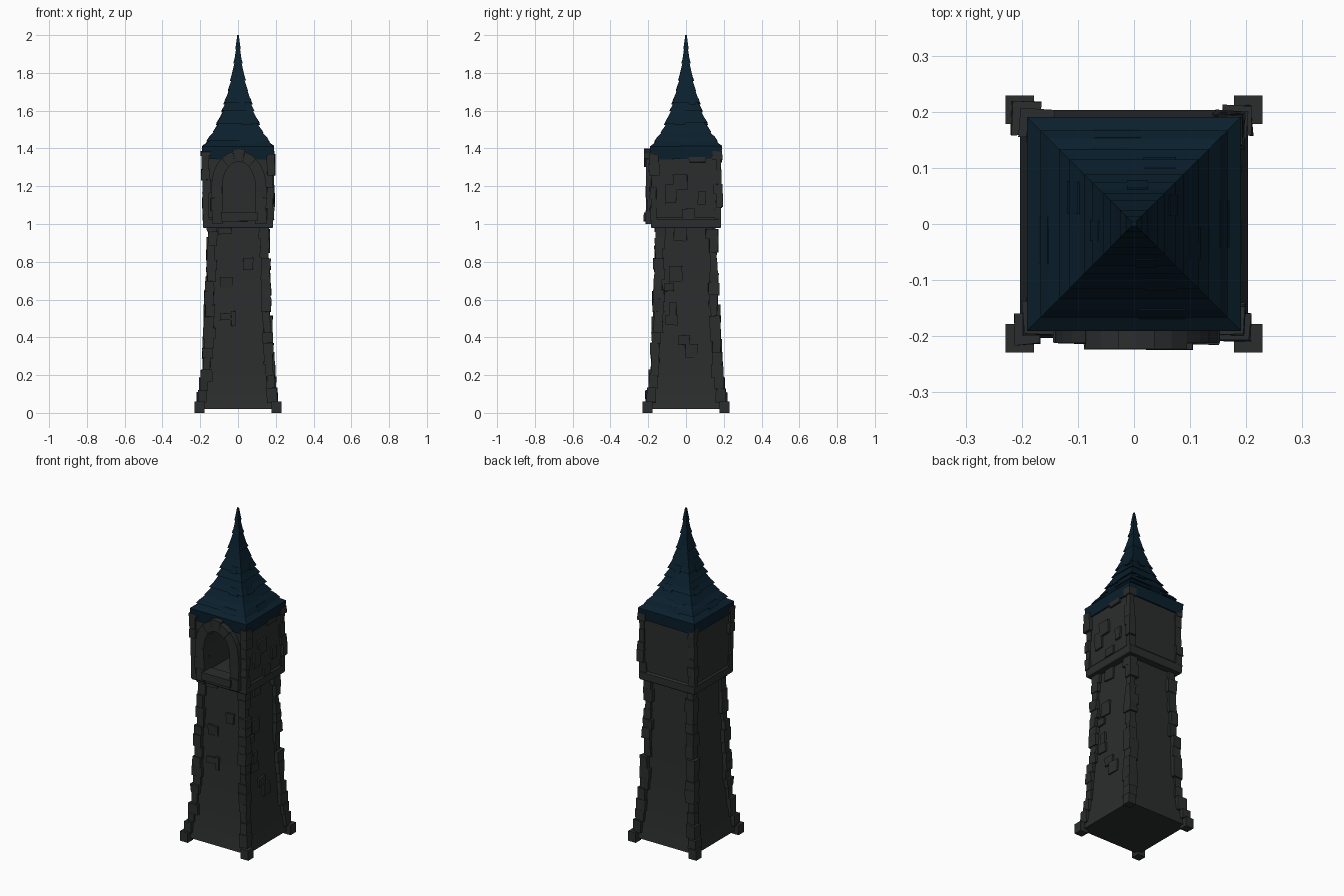
import bpy, bmesh, math, random
from mathutils import Matrix, Vector

if "Cube" in bpy.data.objects:
    bpy.data.objects.remove(bpy.data.objects["Cube"])

random.seed(7)


def material(name, rgb):
    m = bpy.data.materials.new(name)
    m.diffuse_color = (*rgb, 1)
    m.use_nodes = True
    m.node_tree.nodes["Principled BSDF"].inputs["Base Color"].default_value = m.diffuse_color
    return m


STONE = material("dark_stone", (0.024, 0.026, 0.026))
SLATE = material("blue_slate", (0.003, 0.014, 0.026))


def finish(name, bm, mat):
    bmesh.ops.recalc_face_normals(bm, faces=bm.faces)
    me = bpy.data.meshes.new(name)
    bm.to_mesh(me)
    bm.free()
    me.materials.append(mat)
    ob = bpy.data.objects.new(name, me)
    bpy.context.collection.objects.link(ob)
    return ob


def block(bm, lo, hi, wobble=0.0):
    """Box between two corners, with slightly uneven corners."""
    lo, hi = Vector(lo), Vector(hi)
    mat = Matrix.Translation((lo + hi) / 2) @ Matrix.Diagonal((*(hi - lo), 1))
    for v in bmesh.ops.create_cube(bm, size=1, matrix=mat)["verts"]:
        v.co += Vector([random.uniform(-wobble, wobble) for _ in range(3)])


def square_loft(name, profile, mat, wobble=0.0):
    """Stack of square rings (half width, z), capped at both ends."""
    bm = bmesh.new()
    rings = []
    for h, z in profile:
        w = min(wobble, h * 0.12)
        rings.append([bm.verts.new((sx * h, sy * h, z + random.uniform(-w, w)))
                      for sx, sy in ((-1, -1), (1, -1), (1, 1), (-1, 1))])
    for a, b in zip(rings, rings[1:]):
        for i in range(4):
            j = (i + 1) % 4
            bm.faces.new((a[i], a[j], b[j], b[i]))
    bm.faces.new(rings[0][::-1])
    bm.faces.new(rings[-1])
    return finish(name, bm, mat)


# Flared shaft
SHAFT = [(.203, .02), (.188, .1), (.175, .2), (.163, .35), (.156, .5), (.149, .7), (.143, .99)]
square_loft("tower_shaft", SHAFT, STONE)


def shaft_half(z):
    for (h0, z0), (h1, z1) in zip(SHAFT, SHAFT[1:]):
        if z <= z1:
            return h0 + (h1 - h0) * max(0, z - z0) / (z1 - z0)
    return SHAFT[-1][0]


# Corner stones, stacked separately on each corner
def corner_stones(name, z0, z1, half, proud, base=False):
    bm = bmesh.new()
    for sx in (-1, 1):
        for sy in (-1, 1):
            z = z0
            if base:
                block(bm, (sx * .178, sy * .178, 0), (sx * .229, sy * .229, .06))
                z = .055
            while z < z1 - .02:
                t = min(z + random.uniform(.05, .08), z1)
                h = half((z + t) / 2)
                out = h + random.uniform(*proud)
                wx, wy = random.uniform(.03, .05), random.uniform(.03, .05)
                block(bm, (sx * (h - wx + .01), sy * (h - wy + .01), z), (sx * out, sy * out, t), .003)
                z = t - .003
    return finish(name, bm, STONE)


corner_stones("shaft_corner_stones", 0, .985, shaft_half, (.012, .027), base=True)
corner_stones("chamber_corner_stones", 1.02, 1.385, lambda z: .178, (.004, .02))

# Upper chamber with arched opening
chamber = square_loft("upper_chamber", [(.182, .978), (.186, .985), (.186, 1.025), (.178, 1.035), (.178, 1.38)], STONE)
CX, SPRING = .004, 1.2


def arch_point(a, rx, rz):
    return CX + rx * math.cos(a), SPRING + rz * math.sin(a)


bm = bmesh.new()
outline = [(CX - .09, 1.05), (CX + .09, 1.05)] + [arch_point(math.pi * i / 12, .09, .135) for i in range(13)]
f = bm.faces.new([bm.verts.new((x, -.3, z)) for x, z in outline])
ext = bmesh.ops.extrude_face_region(bm, geom=[f])
bmesh.ops.translate(bm, vec=(0, .44, 0), verts=[g for g in ext["geom"] if isinstance(g, bmesh.types.BMVert)])
cutter = finish("opening_cutter", bm, STONE)
cutter.hide_render = True
cutter.hide_set(True)
mod = chamber.modifiers.new("opening", "BOOLEAN")
mod.object, mod.operation, mod.solver = cutter, "DIFFERENCE", "EXACT"
bpy.context.view_layer.objects.active = chamber
bpy.ops.object.modifier_apply(modifier=mod.name)
bpy.data.objects.remove(cutter)

# Arch frame: jamb stones, wedge stones and sill
bm = bmesh.new()
for s in (-1, 1):
    z = 1.0
    for t in (1.07, 1.14, SPRING):
        out = random.uniform(.135, .15)
        block(bm, (CX + s * .087, -.15, z), (CX + s * out, random.uniform(-.215, -.207), t), .002)
        z = t
n = 7
for k in range(n):
    a0, a1 = math.pi * k / n, math.pi * (k + 1) / n
    key = abs(k - n // 2) <= 1
    front = -.222 if key else -.212
    rx, rz = (.147, .2) if k == n // 2 else (.145, random.uniform(.185, .197))
    section = [arch_point(a0, .087, .13), arch_point(a0, rx, rz), arch_point((a0 + a1) / 2, rx, rz),
               arch_point(a1, rx, rz), arch_point(a1, .087, .13), arch_point((a0 + a1) / 2, .087, .13)]
    fr = [bm.verts.new((x, front, zz)) for x, zz in section]
    bk = [bm.verts.new((x, -.15, zz)) for x, zz in section]
    bm.faces.new(fr)
    bm.faces.new(bk[::-1])
    for i in range(6):
        j = (i + 1) % 6
        bm.faces.new((fr[i], bk[i], bk[j], fr[j]))
finish("arch_frame", bm, STONE)
bm = bmesh.new()
block(bm, (-.088, -.14, 1.015), (.104, -.224, 1.06), .001)
finish("opening_sill", bm, STONE)

# Raised wall stones on the front and right faces: (across, z, width, height)
bm = bmesh.new()
FRONT = [(-.06, .69, .07, .06), (.055, .79, .05, .06), (-.06, .51, .07, .035), (-.025, .5, .025, .08), (-.07, .965, .07, .035)]
RIGHT = [(-.03, .945, .07, .07), (-.055, .735, .07, .08), (-.09, .665, .05, .04), (-.075, .49, .07, .05), (-.07, .55, .04, .07),
         (.03, .33, .07, .07), (-.01, .385, .06, .05), (-.03, 1.22, .075, .08), (-.08, 1.16, .06, .1),
         (.015, 1.055, .065, .05), (.085, 1.14, .04, .07), (.06, 1.34, .09, .03)]
for x, z, w, h in FRONT:
    d = shaft_half(z)
    block(bm, (x - w / 2, -d + .03, z - h / 2), (x + w / 2, -d - .01, z + h / 2), .003)
for y, z, w, h in RIGHT:
    d = .178 if z > 1 else shaft_half(z)
    block(bm, (d - .03, y - w / 2, z - h / 2), (d + .011, y + w / 2, z + h / 2), .003)
finish("raised_wall_stones", bm, STONE)

# Concave spire with overlapping slate courses
ROOF = [(.186, 1.345), (.191, 1.41), (.14, 1.45), (.167, 1.437), (.152, 1.46), (.118, 1.495), (.134, 1.484),
        (.092, 1.55), (.115, 1.535), (.098, 1.56), (.075, 1.605), (.088, 1.595), (.055, 1.66),
        (.074, 1.645), (.062, 1.67), (.045, 1.715), (.054, 1.705), (.03, 1.775), (.042, 1.76), (.034, 1.785),
        (.017, 1.86), (.025, 1.85), (.018, 1.875), (.01, 1.93), (.014, 1.925), (.004, 2.0)]
square_loft("spire_roof", ROOF, SLATE, .005)

# Loose slates that break up the lower edges of the courses
bm = bmesh.new()
for i in (3, 6, 8, 13):
    (h, z), (h2, z2) = ROOF[i], ROOF[i + 1]
    for side in range(4):
        c = random.uniform(-.5, .5) * h
        w, rot = h * .25, Matrix.Rotation(side * math.pi / 2, 3, "Z")
        pts = [(c + s * w, -r, zz) for s in (-1, 1) for r, zz in
               ((h + .004, z - .012), (h2 + .002, z2), (h2 - .015, z2), (h - .015, z - .01))]
        vs = [bm.verts.new(rot @ Vector(p)) for p in pts]
        for q in ((0, 1, 2, 3), (4, 7, 6, 5), (0, 4, 5, 1), (1, 5, 6, 2), (2, 6, 7, 3), (3, 7, 4, 0)):
            bm.faces.new([vs[k] for k in q])
finish("loose_slates", bm, SLATE)
